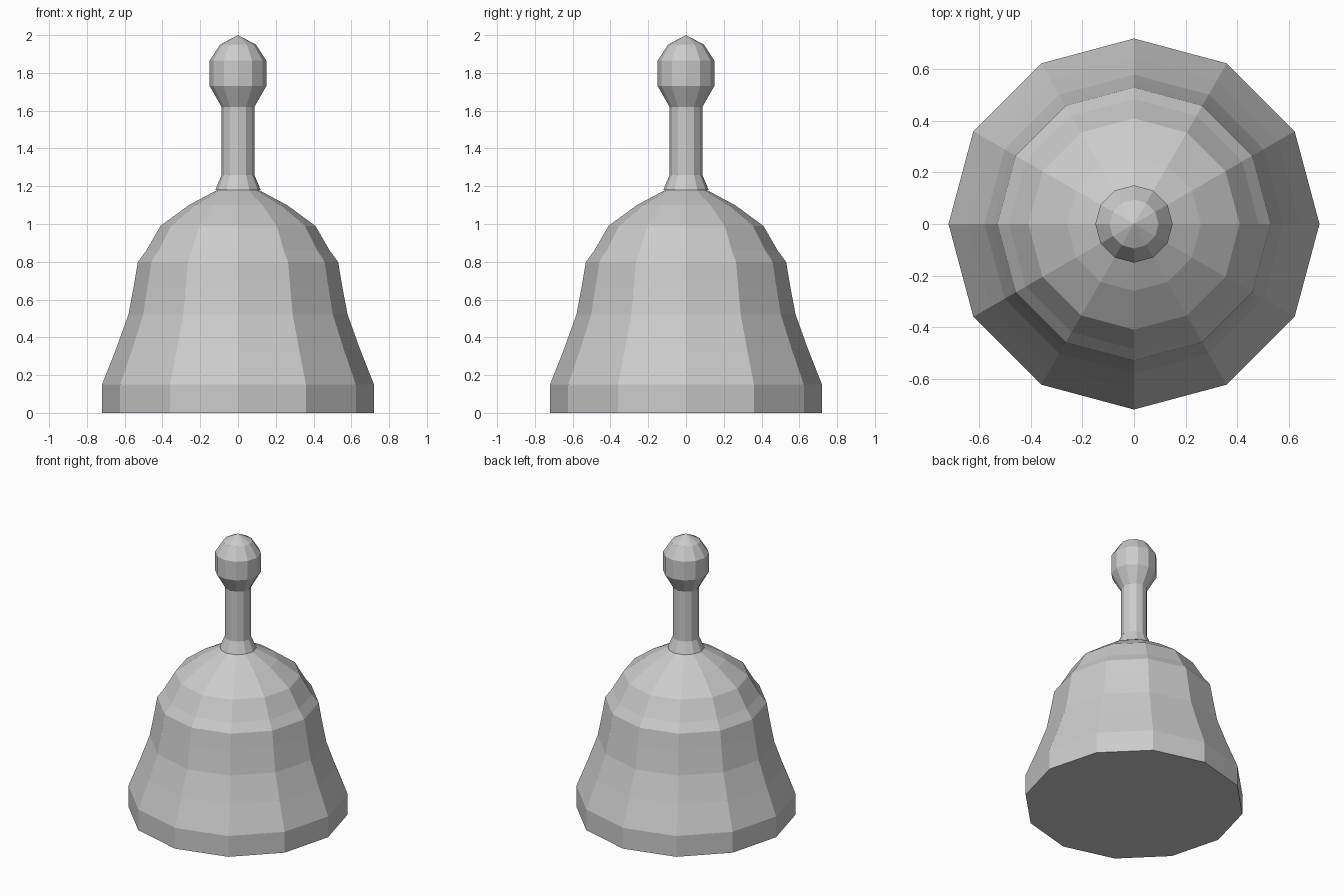
import bpy, bmesh, math

if "Cube" in bpy.data.objects:
    bpy.data.objects.remove(bpy.data.objects["Cube"])

SIDES = 12

grey = bpy.data.materials.new("plain grey")
grey.diffuse_color = (0.6, 0.6, 0.6, 1)
grey.use_nodes = True
grey.node_tree.nodes["Principled BSDF"].inputs["Base Color"].default_value = grey.diffuse_color


def lathe(name, profile):
    """Spin (radius, height) points around z, flat capped; radius 0 is a pole."""
    bm = bmesh.new()
    rings = []
    for r, z in profile:
        if r == 0:
            rings.append([bm.verts.new((0, 0, z))] * SIDES)
        else:
            rings.append([bm.verts.new((r * math.cos(math.tau * i / SIDES),
                                        r * math.sin(math.tau * i / SIDES), z))
                          for i in range(SIDES)])
    for low, high in zip(rings, rings[1:]):
        for i in range(SIDES):
            j = (i + 1) % SIDES
            bm.faces.new(list(dict.fromkeys((low[i], low[j], high[j], high[i]))))
    bm.faces.new(rings[0][::-1])
    if profile[-1][0] > 0:
        bm.faces.new(rings[-1])
    bmesh.ops.recalc_face_normals(bm, faces=bm.faces)
    mesh = bpy.data.meshes.new(name)
    bm.to_mesh(mesh)
    bm.free()
    mesh.materials.append(grey)
    obj = bpy.data.objects.new(name, mesh)
    bpy.context.collection.objects.link(obj)
    return obj


# Bell body: straight lip, flared waist, stepped shoulder and dome
lathe("bell_body", [(0.72, 0), (0.72, 0.15), (0.645, 0.34), (0.58, 0.52),
                    (0.55, 0.68), (0.53, 0.80), (0.485, 0.86), (0.41, 0.99),
                    (0.26, 1.10), (0.11, 1.18)])

# Handle: flared foot, straight grip and rounded knob
lathe("handle", [(0.12, 1.18), (0.087, 1.26), (0.087, 1.62), (0.15, 1.73),
                 (0.15, 1.865), (0.095, 1.95), (0, 2.0)])
